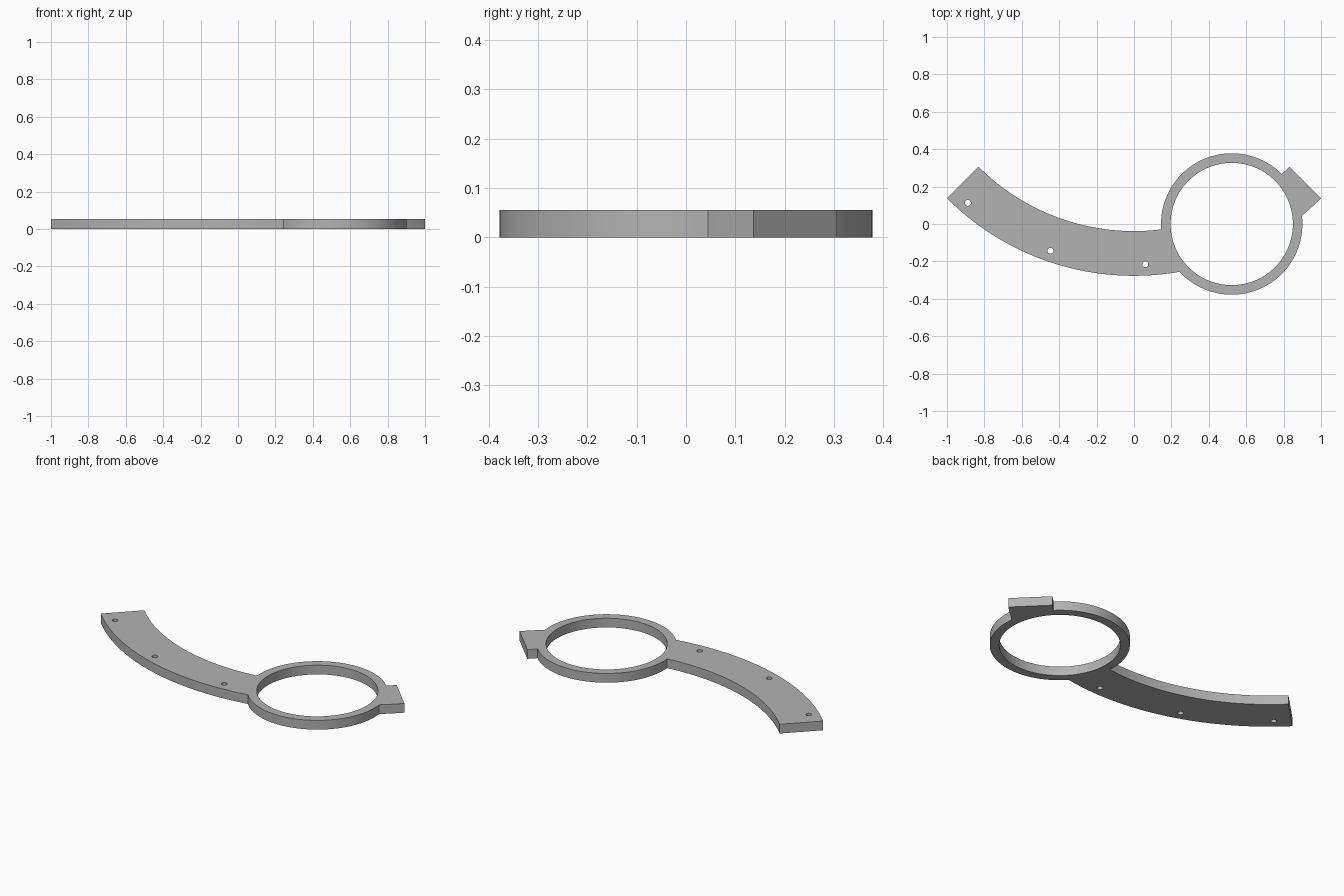
import bpy, math
from mathutils import Vector

if "Cube" in bpy.data.objects:
    bpy.data.objects.remove(bpy.data.objects["Cube"])

THICK = 0.055
ARC_C, R_OUT, R_IN = Vector((0, 1.137)), 1.414, 1.175     # curved arm
RING_C, RING_OUT, RING_IN = Vector((0.5225, 0)), 0.378, 0.327
HOLES = [(-0.888, 0.113), (-0.447, -0.143), (0.06, -0.215)]


def arc(c, r, a0, a1, n):
    return [c + r * Vector((math.cos(t), math.sin(t)))
            for t in (a0 + (a1 - a0) * i / n for i in range(n + 1))]


def crossings(r):
    """Angles about the arm centre where an arm edge meets the ring."""
    v = RING_C - ARC_C
    d = v.length
    base = math.atan2(v.y, v.x) + 2 * math.pi
    half = math.acos((r * r + d * d - RING_OUT ** 2) / (2 * r * d))
    return base - half, base + half


def ring_arc(r0, a0, r1, a1):
    """Counter-clockwise ring edge between two crossings, ends left out."""
    ang = []
    for r, a in ((r0, a0), (r1, a1)):
        p = ARC_C + r * Vector((math.cos(a), math.sin(a))) - RING_C
        ang.append(math.atan2(p.y, p.x))
    if ang[1] < ang[0]:
        ang[1] += 2 * math.pi
    return arc(RING_C, RING_OUT, ang[0], ang[1], 48)[1:-1]


# Outline: arm, ring and end tab as one continuous profile
START, END = math.radians(225), math.radians(315)
o0, o1 = crossings(R_OUT)
i0, i1 = crossings(R_IN)
outline = (arc(ARC_C, R_OUT, START, o0, 40) + ring_arc(R_OUT, o0, R_OUT, o1)
           + arc(ARC_C, R_OUT, o1, END, 8) + arc(ARC_C, R_IN, END, i1, 4)
           + ring_arc(R_IN, i1, R_IN, i0) + arc(ARC_C, R_IN, i0, START, 36))

# Ring opening and screw holes
loops = [outline, arc(RING_C, RING_IN, 0, 2 * math.pi, 96)[:-1]]
loops += [arc(Vector(h), 0.016, 0, 2 * math.pi, 24)[:-1] for h in HOLES]

curve = bpy.data.curves.new("bracket_profile", 'CURVE')
curve.dimensions = '2D'
curve.fill_mode = 'BOTH'
curve.extrude = THICK / 2
for pts in loops:
    s = curve.splines.new('POLY')
    s.points.add(len(pts) - 1)
    for q, p in zip(s.points, pts):
        q.co = (p.x, p.y, 0, 1)
    s.use_cyclic_u = True

bracket = bpy.data.objects.new("ring_bracket", curve)
bpy.context.collection.objects.link(bracket)
bracket.location.z = THICK / 2
bpy.context.view_layer.objects.active = bracket
bracket.select_set(True)
bpy.ops.object.convert(target='MESH')
bracket = bpy.context.object

# Weld the caps to the walls
bpy.ops.object.mode_set(mode='EDIT')
bpy.ops.mesh.select_all(action='SELECT')
bpy.ops.mesh.remove_doubles(threshold=0.0002)
bpy.ops.mesh.normals_make_consistent(inside=False)
bpy.ops.object.mode_set(mode='OBJECT')
bpy.ops.object.shade_smooth_by_angle(angle=math.radians(30))

grey = bpy.data.materials.new("plain grey")
grey.diffuse_color = (0.45, 0.45, 0.45, 1)
grey.use_nodes = True
grey.node_tree.nodes["Principled BSDF"].inputs["Base Color"].default_value = grey.diffuse_color
bracket.data.materials.clear()
bracket.data.materials.append(grey)
